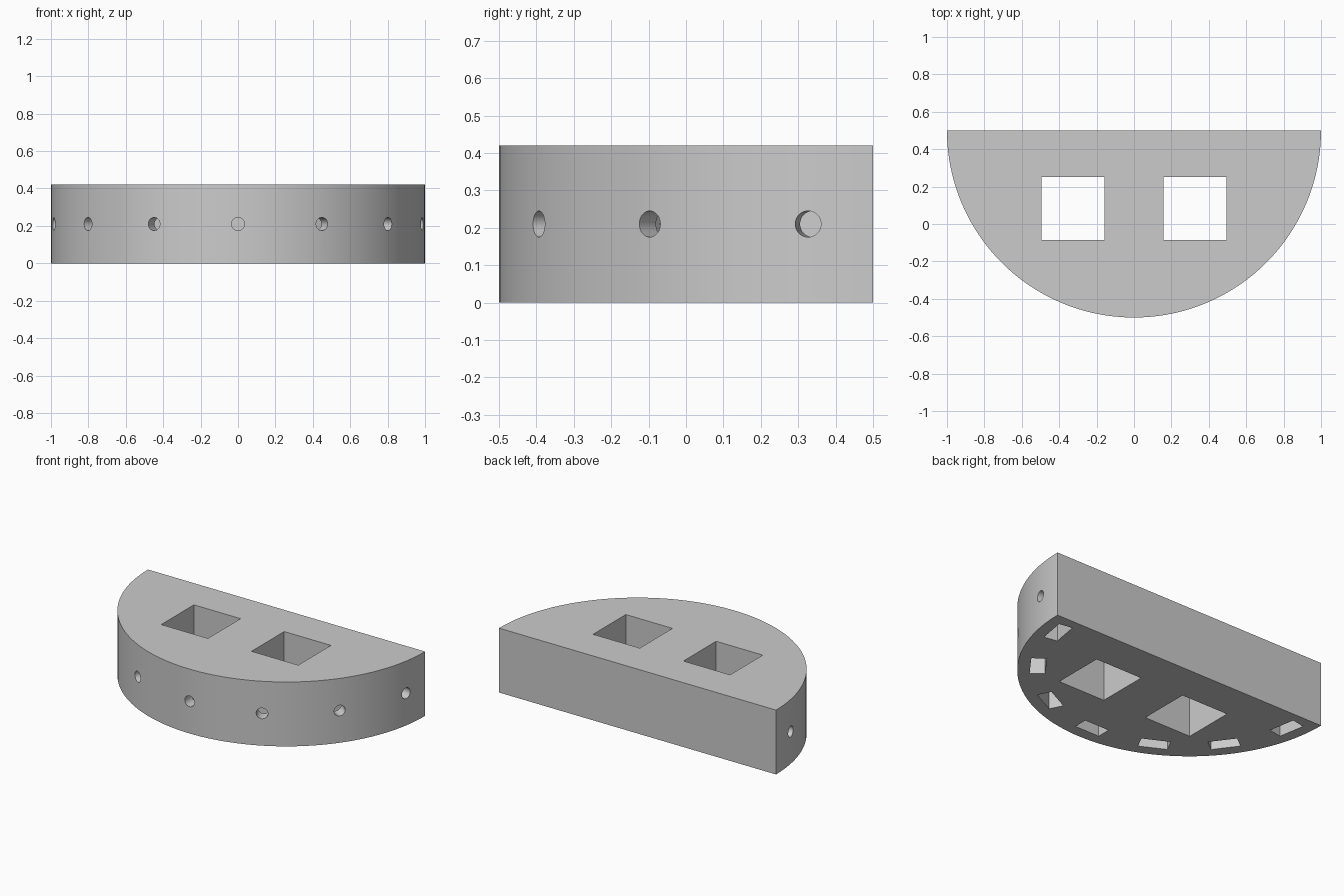
import bpy, bmesh
from math import sin, cos, pi, radians
from mathutils import Matrix

cube = bpy.data.objects.get("Cube")
if cube:
    bpy.data.objects.remove(cube, do_unlink=True)

HEIGHT = 0.42
BACK_Y = 0.5          # flat back edge, also the centre of the arc
SEGMENTS = 80

grey = bpy.data.materials.new("light grey")
grey.use_nodes = True
grey.diffuse_color = (0.6, 0.6, 0.6, 1)
grey.node_tree.nodes["Principled BSDF"].inputs["Base Color"].default_value = (0.6, 0.6, 0.6, 1)


def to_object(bm, name):
    mesh = bpy.data.meshes.new(name)
    bmesh.ops.recalc_face_normals(bm, faces=bm.faces)
    bm.to_mesh(mesh)
    bm.free()
    mesh.materials.append(grey)
    obj = bpy.data.objects.new(name, mesh)
    bpy.context.collection.objects.link(obj)
    return obj


def box(name, size, matrix):
    bm = bmesh.new()
    bmesh.ops.create_cube(bm, size=1, matrix=matrix @ Matrix.Diagonal((*size, 1)))
    return to_object(bm, name)


def rod(name, radius, length, matrix):
    bm = bmesh.new()
    bmesh.ops.create_cone(bm, cap_ends=True, segments=32, radius1=radius,
                          radius2=radius, depth=length, matrix=matrix)
    return to_object(bm, name)


# Half-disc body
bm = bmesh.new()
arc = [pi + pi * i / SEGMENTS for i in range(SEGMENTS + 1)]
face = bm.faces.new([bm.verts.new((cos(a), BACK_Y + sin(a), 0)) for a in arc])
top = bmesh.ops.extrude_face_region(bm, geom=[face])["geom"]
bmesh.ops.translate(bm, vec=(0, 0, HEIGHT),
                    verts=[v for v in top if isinstance(v, bmesh.types.BMVert)])
body = to_object(bm, "half_disc_body")

# Two square openings right through the body
cutters = [box("square_opening_cutter", (0.337, 0.337, 1),
               Matrix.Translation((side * 0.326, 0.083, HEIGHT / 2)))
           for side in (-1, 1)]

# Seven rim stations: a pocket open below, met by a round hole from the rim
for i in range(-3, 4):
    turn = Matrix.Translation((0, BACK_Y, 0)) @ Matrix.Rotation(radians(i * 80 / 3), 4, "Z")
    cutters.append(box("pocket_cutter", (0.176, 0.09, 0.6),
                       turn @ Matrix.Translation((0, -0.88, 0))))
    cutters.append(rod("rim_hole_cutter", 0.035, 0.22,
                       turn @ Matrix.Translation((0, -0.99, HEIGHT / 2))
                       @ Matrix.Rotation(pi / 2, 4, "X")))

# Cut and tidy up
bpy.ops.object.select_all(action="DESELECT")
bpy.context.view_layer.objects.active = body
body.select_set(True)
for cutter in cutters:
    cutter.hide_render = True
    cut = body.modifiers.new("cut", "BOOLEAN")
    cut.operation = "DIFFERENCE"
    cut.solver = "EXACT"
    cut.object = cutter
    bpy.ops.object.modifier_apply(modifier=cut.name)
    bpy.data.objects.remove(cutter, do_unlink=True)

bpy.ops.object.shade_smooth_by_angle(angle=radians(30))
